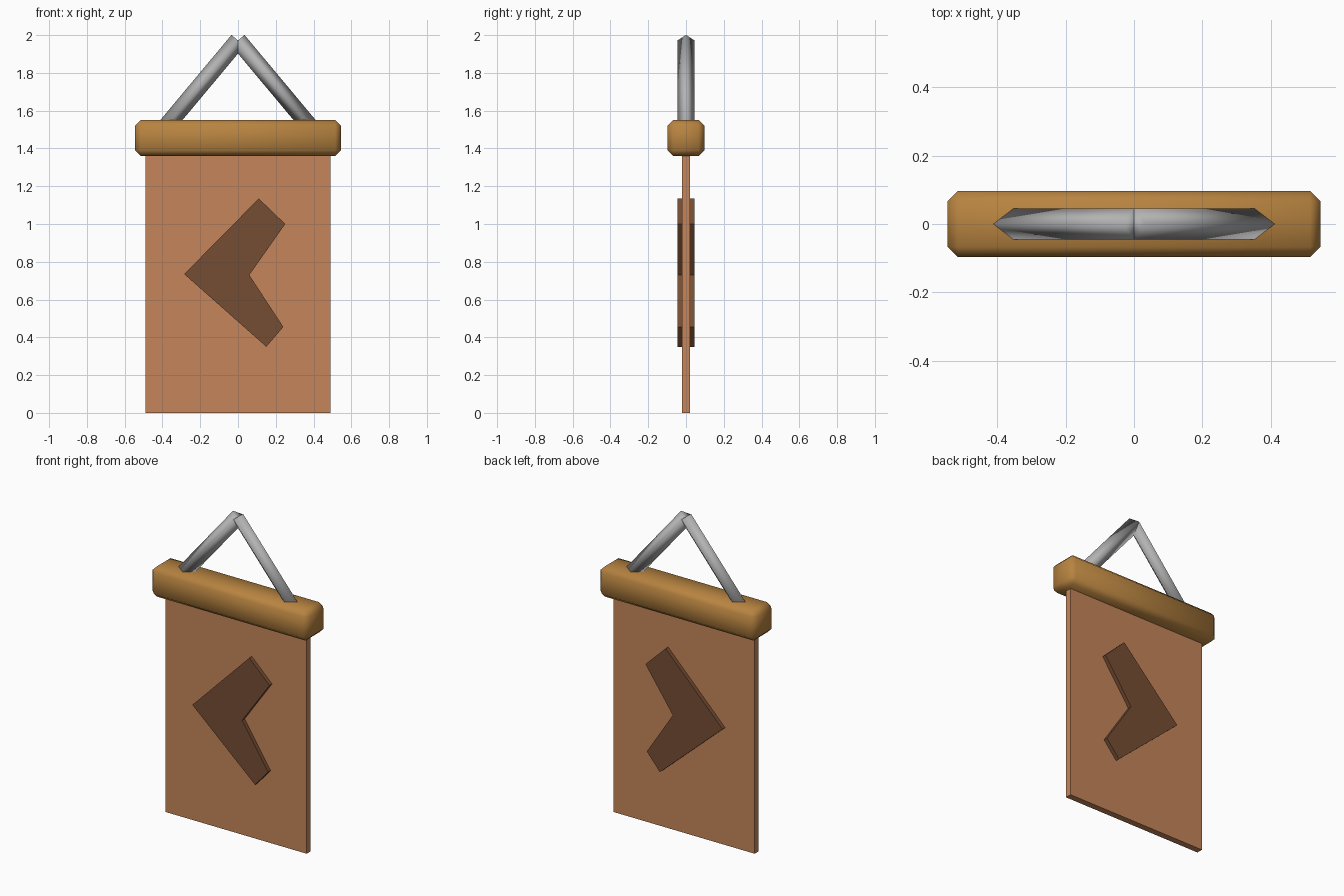
import bpy, bmesh
from mathutils import Vector

if "Cube" in bpy.data.objects:
    bpy.data.objects.remove(bpy.data.objects["Cube"])


def material(name, rgb):
    m = bpy.data.materials.new(name)
    m.diffuse_color = (*rgb, 1)
    m.use_nodes = True
    m.node_tree.nodes["Principled BSDF"].inputs["Base Color"].default_value = m.diffuse_color
    return m


def add_object(name, bm, mat, smooth=False):
    bmesh.ops.recalc_face_normals(bm, faces=bm.faces)
    me = bpy.data.meshes.new(name)
    for f in bm.faces:
        f.smooth = smooth
    bm.to_mesh(me)
    bm.free()
    me.materials.append(mat)
    ob = bpy.data.objects.new(name, me)
    bpy.context.collection.objects.link(ob)
    return ob


def slab(name, outline, half_depth, mat):
    """Extrude an x-z outline evenly to both sides of y = 0."""
    bm = bmesh.new()
    face = bm.faces.new([bm.verts.new((x, -half_depth, z)) for x, z in outline])
    new = bmesh.ops.extrude_face_region(bm, geom=[face])["geom"]
    bmesh.ops.translate(bm, vec=(0, 2 * half_depth, 0),
                        verts=[v for v in new if isinstance(v, bmesh.types.BMVert)])
    return add_object(name, bm, mat)


wood = material("golden wood", (0.48, 0.23, 0.052))
cloth = material("tan cloth", (0.56, 0.235, 0.103))
emblem = material("dark brown", (0.18, 0.075, 0.034))
metal = material("grey metal", (0.45, 0.45, 0.45))

# Hanging cloth, tucked into the bar
slab("banner_cloth", [(-.49, 0), (.49, 0), (.49, 1.42), (-.49, 1.42)], .02, cloth)

# Arrow showing on both sides of the cloth
slab("arrow", [(-.285, .735), (.11, 1.135), (.25, 1.0),
               (.06, .73), (.24, .455), (.15, .35)], .045, emblem)

# Chamfered crossbar with soft shading
bm = bmesh.new()
bmesh.ops.create_cube(bm, size=1)
bmesh.ops.scale(bm, vec=(1.09, .194, .19), verts=bm.verts)
bmesh.ops.translate(bm, vec=(0, 0, 1.455), verts=bm.verts)
bmesh.ops.bevel(bm, geom=bm.edges[:], offset=.03, segments=1, affect='EDGES')
add_object("crossbar", bm, wood, smooth=True)

# Two four-sided hanger rods meeting at the top
RADIUS = .045
for side, label in ((-1, "left"), (1, "right")):
    low, top = Vector((side * .403, 0, 1.49)), Vector((0, 0, 1.972))
    along = (top - low).normalized()
    across = along.cross(Vector((0, 1, 0)))
    depth = Vector((0, 1, 0))
    bm = bmesh.new()
    rings = [[bm.verts.new(c + d * RADIUS) for d in (across, depth, -across, -depth)]
             for c in (low, top)]
    for i in range(4):
        j = (i + 1) % 4
        bm.faces.new((rings[0][i], rings[0][j], rings[1][j], rings[1][i]))
    for ring in rings:
        bm.faces.new(ring)
    add_object(label + "_hanger_rod", bm, metal, smooth=True)
